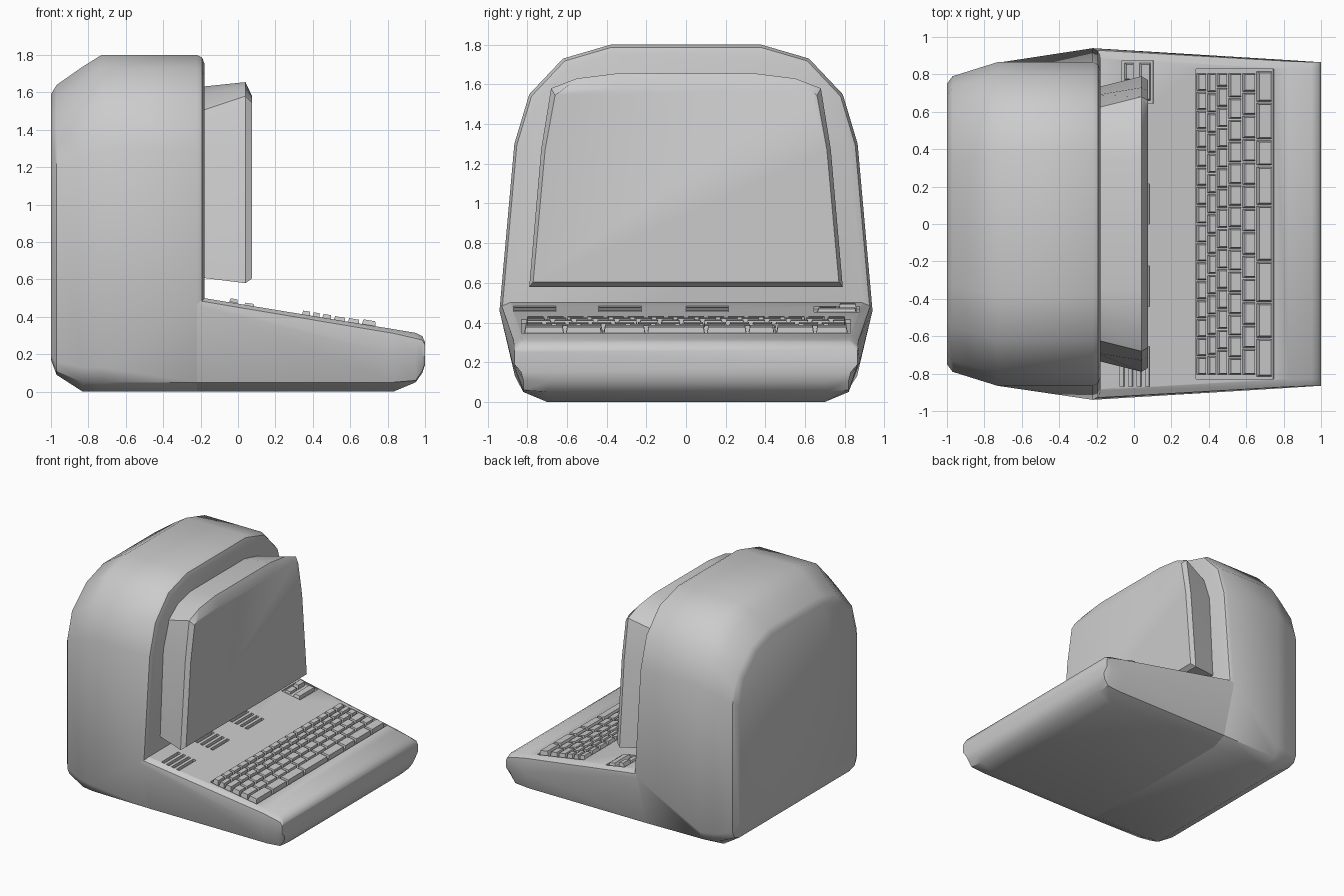
import bpy, bmesh, math
from mathutils import Matrix, Vector

if "Cube" in bpy.data.objects:
    bpy.data.objects.remove(bpy.data.objects["Cube"])

SLOPE = 0.164                      # fall of the keyboard deck per unit of x
TILT = math.atan(SLOPE)


def deck(x):
    return 0.5 - SLOPE * (x + 0.18)


def finish(name, bm, angle=35):
    bmesh.ops.recalc_face_normals(bm, faces=bm.faces)
    me = bpy.data.meshes.new(name)
    bm.to_mesh(me)
    bm.free()
    ob = bpy.data.objects.new(name, me)
    bpy.context.collection.objects.link(ob)
    if angle:
        bpy.ops.object.select_all(action='DESELECT')
        ob.select_set(True)
        bpy.context.view_layer.objects.active = ob
        bpy.ops.object.shade_smooth_by_angle(angle=math.radians(angle))
    return ob


def loft(name, sections, angle=35):
    """Skin mirrored half sections (x, [(y, z), ...]) along x."""
    bm = bmesh.new()
    rings = []
    for x, half in sections:
        pts = half + [(-y, z) for y, z in reversed(half)]
        rings.append([bm.verts.new((x, y, z)) for y, z in pts])
    n = len(rings[0])
    for a, b in zip(rings, rings[1:]):
        for i in range(n):
            j = (i + 1) % n
            bm.faces.new((a[i], a[j], b[j], b[i]))
    bm.faces.new(rings[0])
    bm.faces.new(rings[-1])
    return finish(name, bm, angle)


def deck_box(bm, x0, x1, y0, y1, low, high, taper=0.0):
    """Box lying on the sloping deck; low and high are heights over it."""
    xc, yc = (x0 + x1) / 2, (y0 + y1) / 2
    m = (Matrix.Translation((xc, yc, deck(xc))) @ Matrix.Rotation(TILT, 4, 'Y')
         @ Matrix.Translation((0, 0, (low + high) / 2)))
    hx, hy, hz = (x1 - x0) / 2, (y1 - y0) / 2, (high - low) / 2
    for v in bmesh.ops.create_cube(bm, size=2)['verts']:
        t = taper if v.co.z > 0 else 0
        v.co = m @ Vector((v.co.x * (hx - t), v.co.y * (hy - t), v.co.z * hz))


# Monitor tower, back to front, with a rounded front rim
rim = [(.70, 0), (.82, .05), (.94, .46), (.865, 1.3), (.79, 1.55), (.62, 1.73), (.38, 1.8)]


def shrink(half, d):
    k = 1 - d / 0.9
    return [(y * k, 0.9 + (z - 0.9) * k) for y, z in half]


loft("monitor_tower", [
    (-1.0, [(.70, .17), (.735, .18), (.75, .21), (.75, 1.17), (.69, 1.37), (.52, 1.53), (.32, 1.59)]),
    (-.97, [(.70, .09), (.765, .11), (.79, .16), (.79, 1.2), (.73, 1.41), (.55, 1.57), (.33, 1.64)]),
    (-.83, [(.70, 0), (.79, .05), (.834, .13), (.834, 1.26), (.77, 1.49), (.59, 1.66), (.36, 1.738)]),
    (-.73, [(.70, 0), (.81, .05), (.862, .13), (.865, 1.3), (.79, 1.55), (.62, 1.73), (.38, 1.8)]),
    (-.22, rim),
    (-.192, shrink(rim, .013)),
    (-.18, shrink(rim, .045))])

# Wedge shaped keyboard base
base = loft("keyboard_base", [
    (-.22, [(.70, 0), (.82, .05), (.94, .46), (.93, .488), (.89, deck(-.22))]),
    (.83, [(.70, 0), (.82, .05), (.876, .20), (.870, .312), (.83, deck(.83))]),
    (.95, [(.70, .05), (.82, .06), (.868, .19), (.866, .285), (.825, deck(.95))]),
    (.985, [(.70, .10), (.82, .11), (.866, .19), (.866, .275), (.83, .297)]),
    (1.0, [(.70, .145), (.83, .15), (.865, .19), (.865, .25), (.85, .265)])])

# Screen housing with bevelled face
loft("screen", [
    (-.20, [(.73, .61), (.69, 1.3), (.62, 1.5), (.50, 1.59), (.34, 1.63)]),
    (.04, [(.79, .58), (.73, 1.27), (.68, 1.58), (.55, 1.63), (.35, 1.655)]),
    (.075, [(.77, .605), (.71, 1.27), (.66, 1.545), (.62, 1.575), (.34, 1.58)])], 30)

# Cutter for keyboard well, vents and switch well
cut = bmesh.new()
deck_box(cut, .33, .75, -.83, .83, -.02, .05)
for y in (-.87, -.44, 0):
    for i in range(4):
        x = -.075 + i * .045
        deck_box(cut, x, x + .024, y, y + .215, -.025, .05)
deck_box(cut, -.065, .105, .645, .875, -.012, .05)
cutter = finish("deck_cutter", cut, 0)
cutter.hide_render = True
cutter.hide_set(True)
mod = base.modifiers.new("wells", 'BOOLEAN')
mod.operation = 'DIFFERENCE'
mod.solver = 'EXACT'
mod.object = cutter

# Keys: (x start, x end, top height, stagger, number of keys)
keys = bmesh.new()
rows = [(.338, .388, .020, 0, 16), (.395, .440, .020, 0, 15), (.447, .502, .020, .03, 15),
        (.509, .577, .018, -.02, 14), (.584, .650, .020, .02, 13)]
for x0, x1, top, shift, n in rows:
    edges = [-.81] + [-.81 + 1.62 * i / n + shift for i in range(1, n)] + [.81]
    for a, b in zip(edges, edges[1:]):
        deck_box(keys, x0, x1, a + .004, b - .004, -.021, top, .007)
# Front row of wide keys
edges = [-.82, -.61, -.42, -.2, .1, .31, .45, .65, .82]
for a, b in zip(edges, edges[1:]):
    deck_box(keys, .658, .738, a + .004, b - .004, -.021, .026, .008)
finish("keys", keys, 0)

# Switches to the right of the vents
sw = bmesh.new()
deck_box(sw, -.05, .0, .67, .76, -.013, .006, .005)
deck_box(sw, -.05, .0, .77, .86, -.013, .022, .006)
deck_box(sw, .03, .09, .66, .86, -.013, .012, .008)
finish("switches", sw, 0)
